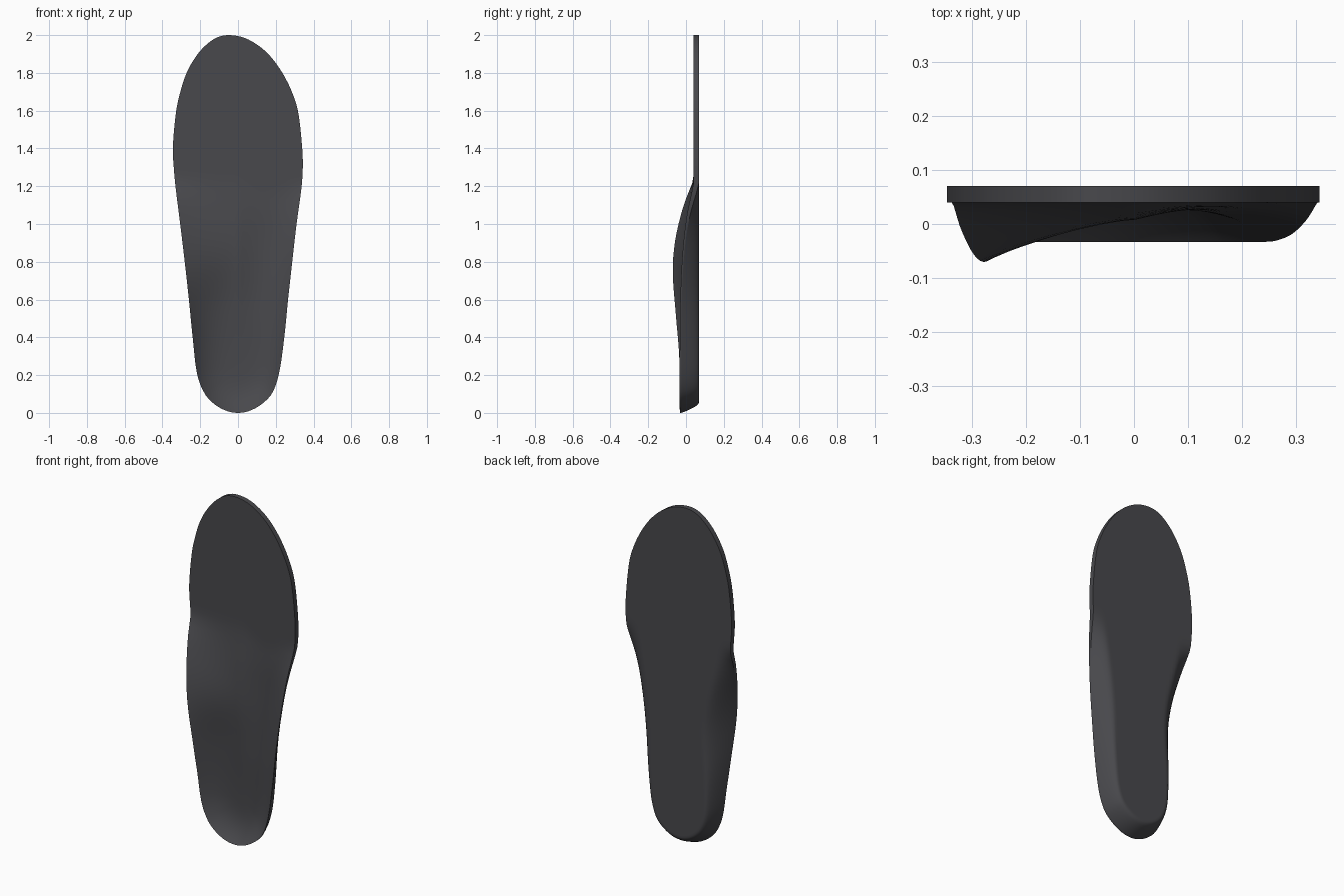
import bpy, bmesh, math

if "Cube" in bpy.data.objects:
    bpy.data.objects.remove(bpy.data.objects["Cube"])


def curve(keys, v):
    """Smooth interpolation through (position, value) keys."""
    n = len(keys)
    if v <= keys[0][0]:
        return keys[0][1]
    if v >= keys[-1][0]:
        return keys[-1][1]
    i = max(k for k in range(n - 1) if keys[k][0] <= v)

    def slope(k):
        a, b = keys[max(k - 1, 0)], keys[min(k + 1, n - 1)]
        return (b[1] - a[1]) / (b[0] - a[0])
    (x0, y0), (x1, y1) = keys[i], keys[i + 1]
    h = x1 - x0
    s = (v - x0) / h
    return ((2*s**3 - 3*s*s + 1) * y0 + (s**3 - 2*s*s + s) * h * slope(i)
            + (3*s*s - 2*s**3) * y1 + (s**3 - s*s) * h * slope(i + 1))


# Outline in the x-z plane: height, left x, right x
OUT = [(0, 0, 0), (.05, -.13, .13), (.1, -.175, .178), (.2, -.215, .215),
       (.4, -.24, .245), (.6, -.26, .265), (.8, -.282, .287), (1, -.306, .31),
       (1.2, -.331, .337), (1.3, -.34, .343), (1.4, -.345, .34), (1.6, -.327, .317),
       (1.7, -.305, .285), (1.8, -.272, .235), (1.9, -.213, .16),
       (1.96, -.155, .085), (1.99, -.105, .02), (2, -.05, -.05)]
EDGE = {-1: [(math.acos(1 - z), l) for z, l, r in OUT],
        1: [(math.acos(1 - z), r) for z, l, r in OUT]}

# Depth of the rim on the arch side and the outer side, and of the floor
RIM = {-1: [(0, -.033), (.3, -.036), (.5, -.052), (.75, -.07), (.92, -.056),
            (1.1, -.012), (1.24, .04), (1.3, .04), (2, .04)],
       1: [(0, -.033), (.35, -.033), (.6, -.03), (.85, -.018), (1.05, .005),
           (1.22, .04), (1.3, .04), (2, .04)]}
FLOOR = [(0, .03), (.3, .03), (.55, .02), (.8, .008), (1, .016), (1.25, .04), (1.4, .04), (2, .04)]
LIP = [(0, .008), (.9, .01), (1.25, .03), (1.4, .03), (2, .03)]


def edge_x(side, z):
    return curve(EDGE[side], math.acos(max(-1, min(1, 1 - z))))


def point(side, z, t):
    zs = min(max(z, .24), 1.68)
    cx = (edge_x(-1, zs) + edge_x(1, zs)) / 2
    return cx + t * (edge_x(side, z) - cx), zs + t * (z - zs)


def front_y(side, z, t):
    zs = min(max(z, .24), 1.68)
    arch = math.exp(-((z - .85) / .3) ** 2)
    rim, floor = curve(RIM[side], z), curve(FLOOR, zs + t * (z - zs))
    power = 3 - 1.6 * arch if side < 0 else 3.5
    y = floor + (rim - floor) * t ** power
    if side > 0:
        y += .022 * arch * math.sin(math.pi * t)
    return min(y, .04)


def back_y(side, z, t):
    # Outer wall: climbs from the flat sole to just behind the rim
    arch = math.exp(-((z - .75) / .28) ** 2)
    inset = .23 + (.2 * arch if side < 0 else .06 * arch)
    s = max(0, (t - 1 + inset) / inset)
    wall = .07 - curve(RIM[side], z) - curve(LIP, z)
    return .07 - max(0, wall) * s ** 1.6


# Insole: concentric rings on the front and back, joined at the rim
N = 72
ring = [(-1, 1 - math.cos(math.pi * i / N)) for i in range(N + 1)]
ring += [(1, 1 - math.cos(math.pi * i / N)) for i in range(N - 1, 0, -1)]
steps = [math.sin(math.pi / 2 * k / 22) for k in range(23)]
layers = [(t, front_y) for t in steps] + [(t, back_y) for t in reversed(steps)]

bm = bmesh.new()
rows = []
for t, depth in layers:
    row = []
    for side, z in ring:
        x, h = point(side, z, t)
        y = depth(side, z, t)
        # blend the two sides together around the heel and toe ends
        w = .5 * max(0, 1 - z / .12) + .5 * max(0, 1 - (2 - z) / .12)
        y = y * (1 - w) + depth(-side, z, t) * w
        row.append(bm.verts.new((x, y, h)))
    rows.append(row)
for a, b in zip(rows, rows[1:]):
    for i in range(len(ring)):
        j = (i + 1) % len(ring)
        bm.faces.new((a[i], a[j], b[j], b[i]))
bmesh.ops.remove_doubles(bm, verts=bm.verts, dist=.0004)
bmesh.ops.recalc_face_normals(bm, faces=bm.faces)
mesh = bpy.data.meshes.new("insole")
bm.to_mesh(mesh)
bm.free()
insole = bpy.data.objects.new("insole", mesh)
bpy.context.collection.objects.link(insole)

# Dark foam material
foam = bpy.data.materials.new("dark_foam")
foam.diffuse_color = (.065, .065, .072, 1)
foam.use_nodes = True
foam.node_tree.nodes["Principled BSDF"].inputs["Base Color"].default_value = foam.diffuse_color
mesh.materials.append(foam)

bpy.context.view_layer.objects.active = insole
insole.select_set(True)
bpy.ops.object.shade_smooth_by_angle(angle=math.radians(40))
